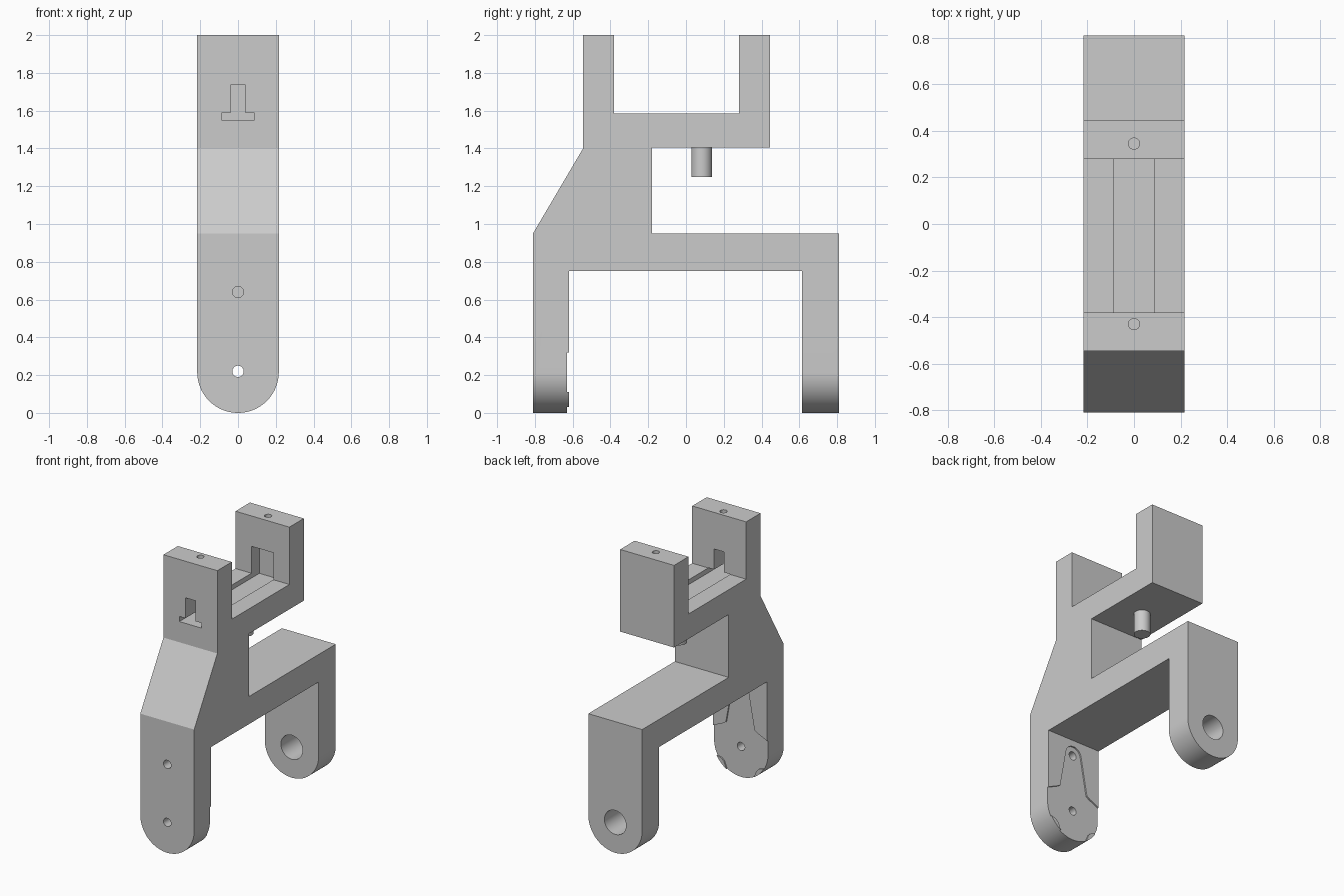
import bpy, bmesh
from math import sin, cos, pi
from mathutils import Vector

cube = bpy.data.objects.get("Cube")
if cube:
    bpy.data.objects.remove(cube)

gray = bpy.data.materials.new("plain_gray")
gray.use_nodes = True
gray.diffuse_color = (0.6, 0.6, 0.6, 1)
gray.node_tree.nodes["Principled BSDF"].inputs["Base Color"].default_value = (0.6, 0.6, 0.6, 1)

AXES = {"x": lambda a, b, d: (d, a, b),   # outline in y, z
        "y": lambda a, b, d: (a, d, b),   # outline in x, z
        "z": lambda a, b, d: (a, b, d)}   # outline in x, y


def prism(name, outline, axis, lo, hi):
    """Extrude a flat outline along an axis from lo to hi."""
    place = AXES[axis]
    bm = bmesh.new()
    face = bm.faces.new([bm.verts.new(place(a, b, lo)) for a, b in outline])
    top = bmesh.ops.extrude_face_region(bm, geom=[face])["geom"]
    shift = Vector(place(0, 0, hi - lo))
    bmesh.ops.translate(bm, vec=shift, verts=[v for v in top if isinstance(v, bmesh.types.BMVert)])
    bmesh.ops.recalc_face_normals(bm, faces=bm.faces)
    mesh = bpy.data.meshes.new(name)
    bm.to_mesh(mesh)
    bm.free()
    mesh.materials.append(gray)
    obj = bpy.data.objects.new(name, mesh)
    bpy.context.collection.objects.link(obj)
    return obj


def arc(cx, cy, r, start, end, steps):
    return [(cx + r * cos(start + (end - start) * i / steps),
             cy + r * sin(start + (end - start) * i / steps)) for i in range(steps + 1)]


def circle(cx, cy, r, steps=40):
    return arc(cx, cy, r, 0, 2 * pi, steps)[:-1]


def rect(x0, x1, y0, y1):
    return [(x0, y0), (x1, y0), (x1, y1), (x0, y1)]


def mirrored(half):
    """Close a right-hand outline, listed top to bottom, across x = 0."""
    return half + [(-x, z) for x, z in reversed(half)]


def combine(target, tool, operation="DIFFERENCE"):
    """Apply a boolean and remove its helper."""
    tool.hide_render = True
    mod = target.modifiers.new("cut", "BOOLEAN")
    mod.operation, mod.solver, mod.object = operation, "EXACT", tool
    evaluated = target.evaluated_get(bpy.context.evaluated_depsgraph_get())
    mesh = bpy.data.meshes.new_from_object(evaluated)
    target.modifiers.clear()
    target.data = mesh
    bpy.data.objects.remove(tool)


W = 0.216  # half width, also the radius of the leg ends

# Side silhouette: two legs, sloped neck and upper U cradle
side = [(-0.81, -0.1), (-0.81, 0.95), (-0.545, 1.4), (-0.545, 2), (-0.38, 2),
        (-0.38, 1.585), (0.28, 1.585), (0.28, 2), (0.445, 2), (0.445, 1.405),
        (-0.18, 1.405), (-0.18, 0.95), (0.81, 0.95), (0.81, -0.1),
        (0.615, -0.1), (0.615, 0.75), (-0.62, 0.75), (-0.62, -0.1)]
bracket = prism("bracket", side, "x", -0.3, 0.3)

# Front silhouette rounds the leg ends
front = [(W, 2.1), (-W, 2.1)] + arc(0, W, W, pi, 2 * pi, 48)
combine(bracket, prism("front_outline", front, "y", -1, 1), "INTERSECT")

# Shallow horn-shaped recess on the inside of the front leg
horn = arc(0, 0.64, 0.065, pi / 2, 0.15, 10)[1:] + [
    (0.115, 0.37), (0.14, 0.355), (W, 0.32), (0.3, 0.28), (0.3, 0.11),
    (0.188, 0.11), (0.15, 0.1), (0.13, 0.08), (0.11, 0.03), (0.1, -0.1)]
combine(bracket, prism("horn_recess", mirrored(horn), "y", -0.63, -0.55))

# Screw and bearing holes through the legs
for z, r, y0, y1 in [(0.22, 0.03, -0.9, -0.5), (0.64, 0.03, -0.9, -0.5), (0.22, 0.087, 0.5, 0.9)]:
    combine(bracket, prism("leg_hole", circle(0, z, r), "y", y0, y1))

# Cable channel along the cradle floor, slot in the front wall, pocket in the back wall
combine(bracket, prism("floor_channel", rect(-0.088, 0.088, 1.55, 1.587), "y", -0.7, 0.37))
combine(bracket, prism("wall_slot", rect(-0.04, 0.04, 1.56, 1.735), "y", -0.7, -0.3))
combine(bracket, prism("wall_pocket", rect(-0.088, 0.088, 1.55, 1.78), "y", 0.2, 0.37))

# Screw holes down into the cradle walls
for y in (-0.43, 0.345):
    combine(bracket, prism("top_hole", circle(0, y, 0.024, 24), "z", 1.82, 2.1))

# Peg under the cradle
peg = prism("peg", circle(0, 0.083, 0.055), "z", 1.25, 1.42)

for obj in (bracket, peg):
    bpy.ops.object.select_all(action="DESELECT")
    obj.select_set(True)
    bpy.context.view_layer.objects.active = obj
    bpy.ops.object.shade_smooth_by_angle(angle=pi / 6)
